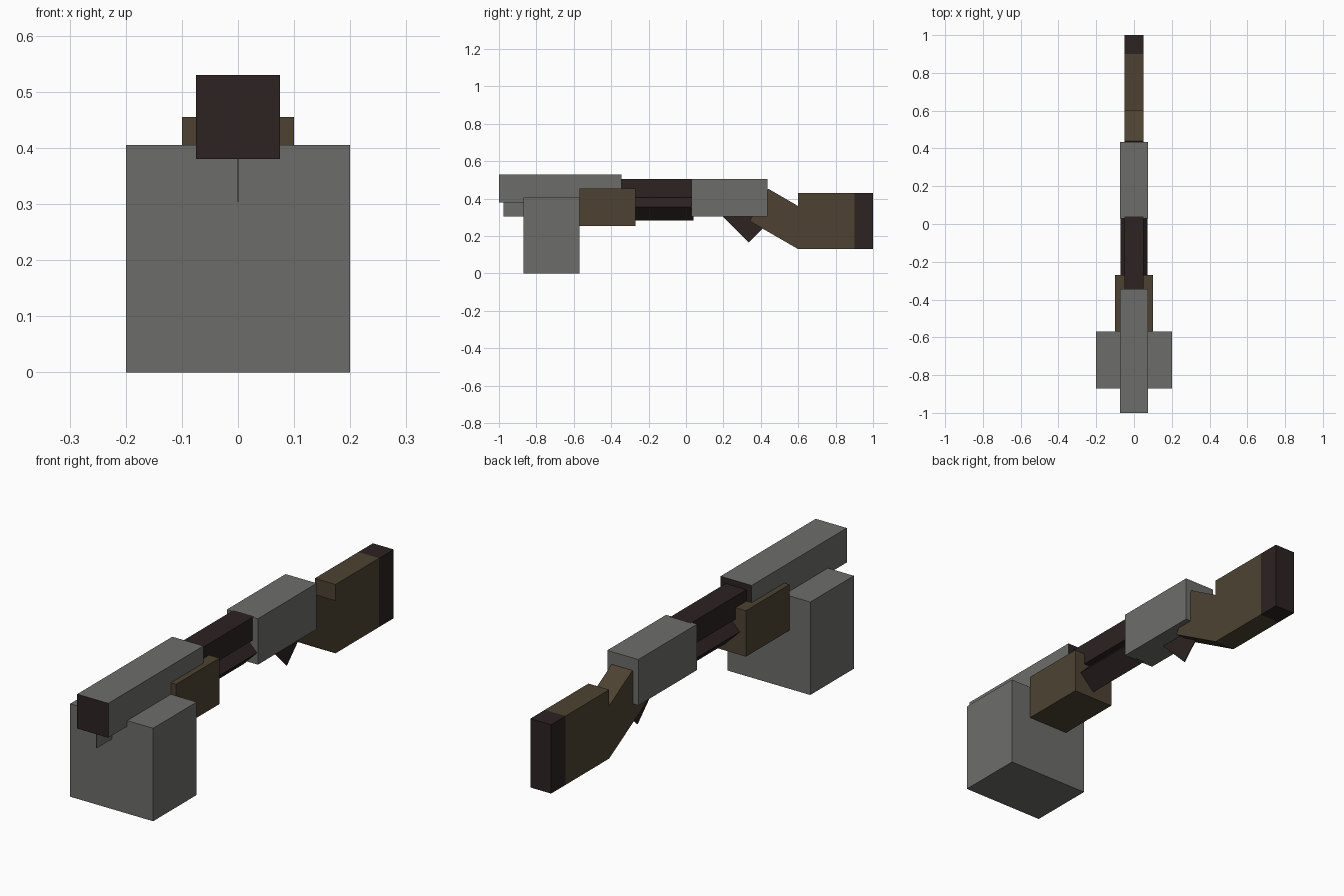
import bpy
import bmesh
from math import radians
from mathutils import Matrix, Vector

cube = bpy.data.objects.get("Cube")
if cube:
    bpy.data.objects.remove(cube, do_unlink=True)


def material(name, rgb):
    m = bpy.data.materials.new(name)
    m.use_nodes = True
    m.diffuse_color = (*rgb, 1)
    m.node_tree.nodes["Principled BSDF"].inputs["Base Color"].default_value = (*rgb, 1)
    return m


steel = material("grey steel", (0.152, 0.153, 0.145))
dark = material("dark metal", (0.026, 0.016, 0.016))
wood = material("brown wood", (0.075, 0.055, 0.032))


def finish(name, bm, *mats):
    bmesh.ops.recalc_face_normals(bm, faces=bm.faces)
    mesh = bpy.data.meshes.new(name)
    bm.to_mesh(mesh)
    bm.free()
    for m in mats:
        mesh.materials.append(m)
    obj = bpy.data.objects.new(name, mesh)
    bpy.context.collection.objects.link(obj)
    return obj


def box(name, width, y, z, *mats, roll=0):
    """Box centred on x = 0, spanning y and z, optionally rolled about its length."""
    bm = bmesh.new()
    bmesh.ops.create_cube(bm, size=1)
    size = (width, y[1] - y[0], z[1] - z[0])
    bmesh.ops.scale(bm, vec=size, verts=bm.verts)
    bmesh.ops.rotate(bm, matrix=Matrix.Rotation(radians(roll), 3, "Y"), verts=bm.verts)
    bmesh.ops.translate(bm, vec=Vector((0, sum(y) / 2, sum(z) / 2)), verts=bm.verts)
    return finish(name, bm, *mats)


def side_profile(name, points, width, mat):
    """Side outline of (y, z) points extruded across x."""
    bm = bmesh.new()
    face = bm.faces.new([bm.verts.new((-width / 2, y, z)) for y, z in points])
    new = bmesh.ops.extrude_face_region(bm, geom=[face])["geom"]
    verts = [v for v in new if isinstance(v, bmesh.types.BMVert)]
    bmesh.ops.translate(bm, vec=(width, 0, 0), verts=verts)
    return finish(name, bm, mat)


# Barrel shroud with dark open ends
barrel = box("barrel", 0.15, (-1, -0.345), (0.38, 0.53), steel, dark)
for p in barrel.data.polygons:
    if abs(p.normal.y) > 0.9:
        p.material_index = 1

# Front magazine block and the thin fin ahead of it
box("magazine", 0.4, (-0.87, -0.57), (0, 0.405), steel)
box("front_fin", 0.003, (-0.975, -0.8), (0.305, 0.385), steel)

# Handguard and the exposed rails between barrel and receiver
box("handguard", 0.2, (-0.57, -0.27), (0.255, 0.455), wood)
box("upper_rail", 0.1, (-0.36, 0.04), (0.405, 0.505), dark)
box("lower_rail", 0.1, (-0.36, 0.04), (0.305, 0.405), dark, roll=45)

# Receiver and thin diamond trigger
box("receiver", 0.15, (0.03, 0.435), (0.305, 0.505), steel)
side_profile("trigger", [(0.335, 0.165), (0.476, 0.306), (0.335, 0.447), (0.194, 0.306)],
             0.003, dark)

# Angled wrist flowing into the stock, then the butt plate
side_profile("stock", [(0.34, 0.28), (0.6, 0.13), (0.9, 0.13), (0.9, 0.43),
                       (0.6, 0.43), (0.6, 0.36), (0.44, 0.453)], 0.1, wood)
box("butt_plate", 0.1, (0.9, 1), (0.13, 0.43), dark)
